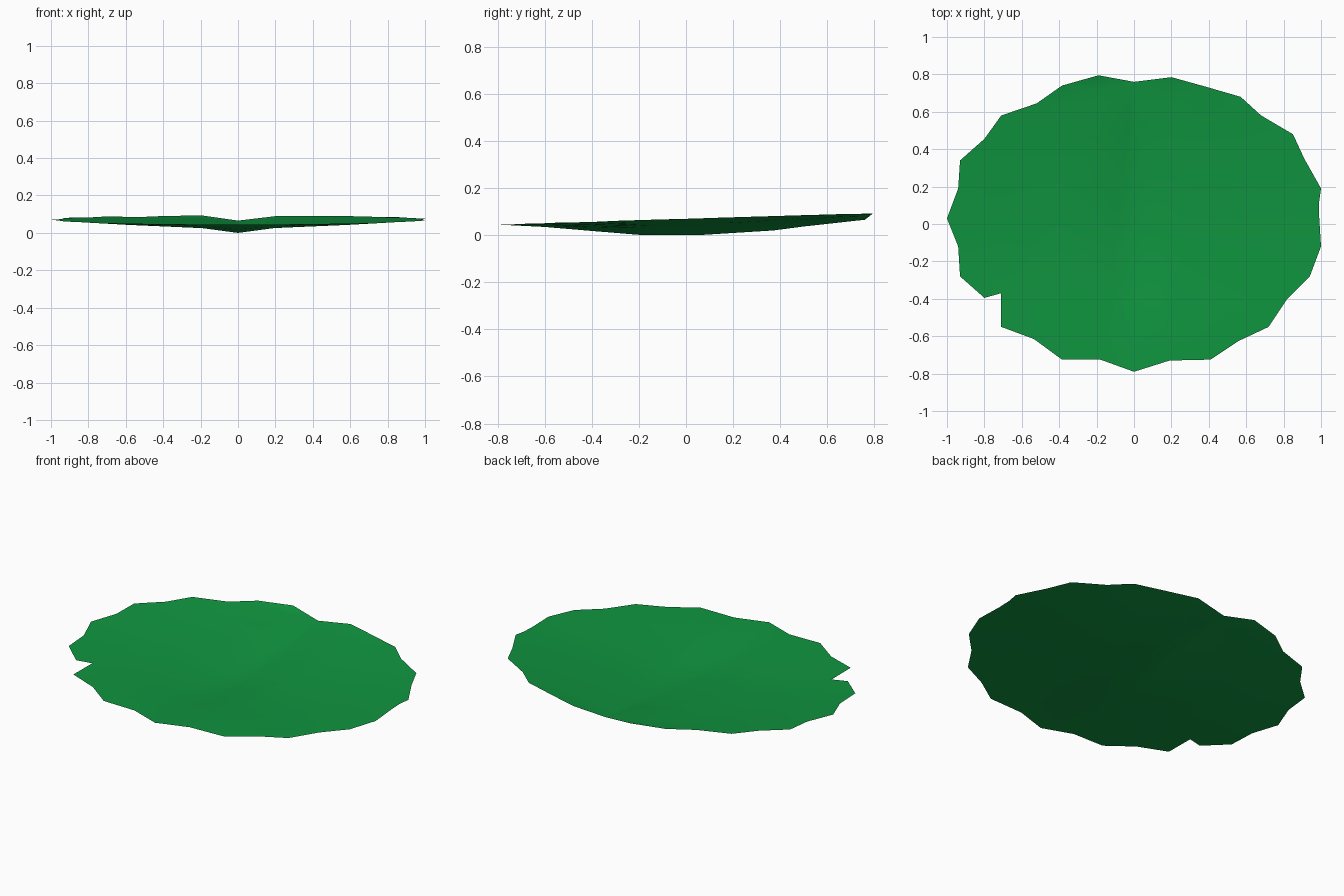
import bpy, bmesh
from mathutils import Vector

if "Cube" in bpy.data.objects:
    bpy.data.objects.remove(bpy.data.objects["Cube"])

# Rim outline, counter-clockwise from the right-hand split
RIM_BACK = [(.99, .12), (1, .19), (.91, .35), (.85, .48), (.68, .58), (.57, .68), (.38, .735),
            (.2, .785), (0, .76), (-.19, .795), (-.385, .74), (-.52, .645), (-.71, .58),
            (-.8, .455), (-.93, .34), (-.94, .19), (-1, .03), (-.94, -.12), (-.93, -.28), (-.8, -.395)]
LEFT_SPLIT = [(-.71, -.37), (-.6, -.322), (-.17, -.09), (-.3, -.245), (-.44, -.36), (-.53, -.43)]
RIM_FRONT = [(-.71, -.55), (-.535, -.615), (-.385, -.725), (-.18, -.725), (0, -.79), (.19, -.73),
             (.41, -.725), (.56, -.625), (.72, -.55), (.82, -.4), (.94, -.28), (1, -.12), (.99, .04)]
RIGHT_SPLIT = [(.91, .025), (.75, .01), (.57, .005), (.38, .005), (.2, .012), (.03, .02),
               (.2, .035), (.4, .045), (.57, .065), (.75, .09)]

# Height of the central fold along y, and rise across the leaf
FOLD = [(-.8, .045), (-.6, .035), (-.4, .018), (-.18, 0), (.05, 0), (.37, .02), (.5, .037), (.8, .07)]
RISE = [(0, 0), (.2, .4), (.6, .66), (1, 1)]


def interp(table, v):
    v = min(max(v, table[0][0]), table[-1][0])
    for (a, p), (b, q) in zip(table, table[1:]):
        if v <= b:
            return p + (q - p) * (v - a) / (b - a)


def height(x, y):
    fold = interp(FOLD, y)
    half_width = max(.2, (max(0, 1 - (y / .81) ** 2)) ** .5)
    return fold + (.07 + .03 * y - fold) * interp(RISE, abs(x) / half_width)


# Flat leaf, cut into a grid, then shaped
bm = bmesh.new()
bm.faces.new([bm.verts.new((x, y, 0)) for x, y in RIM_BACK + LEFT_SPLIT + RIM_FRONT + RIGHT_SPLIT])
bmesh.ops.triangulate(bm, faces=bm.faces[:])
for axis, steps in ((Vector((1, 0, 0)), [i * .19 for i in range(-5, 6)]),
                    (Vector((0, 1, 0)), [-.6, -.4, -.18, .05, .2, .37, .5, .65])):
    for s in steps:
        bmesh.ops.bisect_plane(bm, geom=bm.verts[:] + bm.edges[:] + bm.faces[:],
                               plane_co=axis * s, plane_no=axis, dist=.0005)
for v in bm.verts:
    v.co.z = height(v.co.x, v.co.y)
bmesh.ops.triangulate(bm, faces=bm.faces[:])
bm.normal_update()
for f in bm.faces:
    f.smooth = True
    if f.normal.z < 0:
        f.normal_flip()

mesh = bpy.data.meshes.new("lily_pad")
bm.to_mesh(mesh)
bm.free()
pad = bpy.data.objects.new("lily_pad", mesh)
bpy.context.collection.objects.link(pad)

# Leaf green
green = bpy.data.materials.new("leaf_green")
green.diffuse_color = (.005, .3, .05, 1)
green.use_nodes = True
green.node_tree.nodes["Principled BSDF"].inputs["Base Color"].default_value = green.diffuse_color
mesh.materials.append(green)
